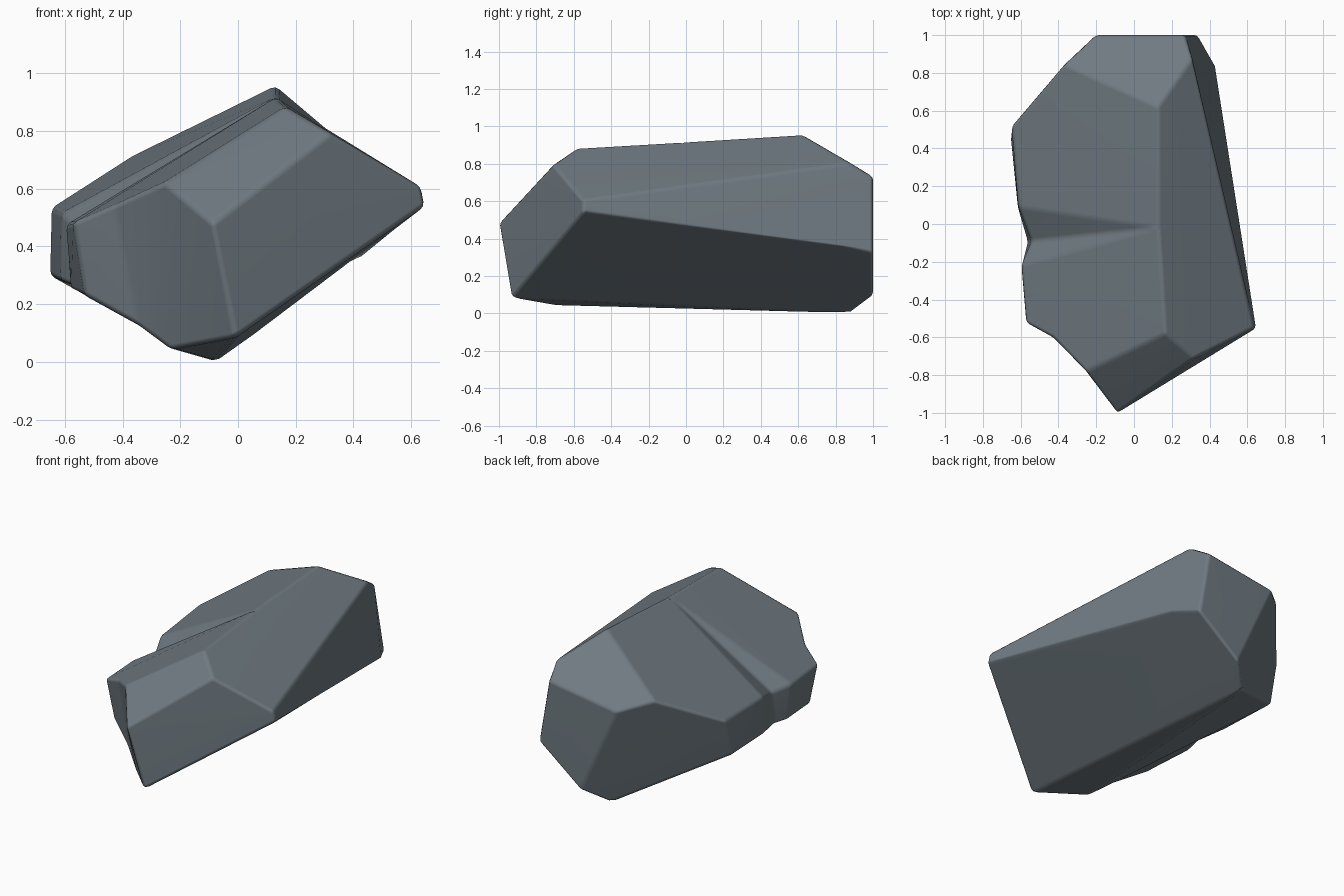
import bpy, bmesh

if "Cube" in bpy.data.objects:
    bpy.data.objects.remove(bpy.data.objects["Cube"])

# Slate material
mat = bpy.data.materials.new("slate grey")
mat.diffuse_color = (0.16, 0.195, 0.22, 1)
mat.use_nodes = True
mat.node_tree.nodes["Principled BSDF"].inputs["Base Color"].default_value = mat.diffuse_color

# Corner points of the boulder (upper case = upper rim, lower case = lower rim)
pts = {
    "P": (.13, .62, .958), "R": (.13, -.02, .918), "Q": (.165, -.58, .885),
    "E": (.32, -.71, .795), "F": (-.09, -1.003, .48), "f": (-.01, -.935, .083),
    "G": (-.255, -.78, .622), "g": (-.23, -.70, .042),
    "H": (-.43, -.6, .545), "h": (-.35, -.61, .13),
    "I": (-.573, -.523, .483), "i": (-.53, -.5, .23),
    "J": (-.597, -.22, .475), "j": (-.58, -.2, .25),
    "K": (-.54, -.09, .455), "k": (-.565, -.09, .26),
    "L": (-.612, .09, .515), "l": (-.615, .09, .28),
    "N": (-.647, .52, .535), "n": (-.653, .46, .30),
    "O": (-.37, .845, .713), "A": (-.21, 1.0, .66), "B": (.27, 1.0, .733),
    "X": (.31, .88, .803), "C": (.34, 1.0, .32), "c": (.412, .83, .36),
    "D": (.637, -.55, .605), "d": (.649, -.553, .54),
    "S": (-.08, .88, 0), "s": (.05, 1.0, .09),
}

# Facets: right slope, front bevel, right front, chipped front left, left side,
# upper left with notch, back bevel, back, back left, right side, undersides
facets = ["PRQEDX", "QGFE", "EFfdD", "FGgf", "GHhg", "HIih",
          "IJji", "JKkj", "KLlk", "LNnl",
          "QRJIHG", "RKJ", "RLK", "PONLR",
          "PXBAO", "ABCs", "AsSnNO", "XDdcCB",
          "dfSsCc", "fgS", "ghijklnS"]

bm = bmesh.new()
v = {name: bm.verts.new(co) for name, co in pts.items()}
for f in facets:
    bm.faces.new([v[c] for c in f])
bmesh.ops.recalc_face_normals(bm, faces=bm.faces)
mesh = bpy.data.meshes.new("boulder")
bm.to_mesh(mesh)
bm.free()

rock = bpy.data.objects.new("boulder", mesh)
bpy.context.collection.objects.link(rock)
mesh.materials.append(mat)
for p in mesh.polygons:
    p.use_smooth = True

# Softly worn edges with flat facets between
bev = rock.modifiers.new("worn edges", 'BEVEL')
bev.width = 0.018
bev.segments = 2
bev.limit_method = 'ANGLE'
bev.angle_limit = 0.2
wn = rock.modifiers.new("flat facets", 'WEIGHTED_NORMAL')
wn.keep_sharp = True
